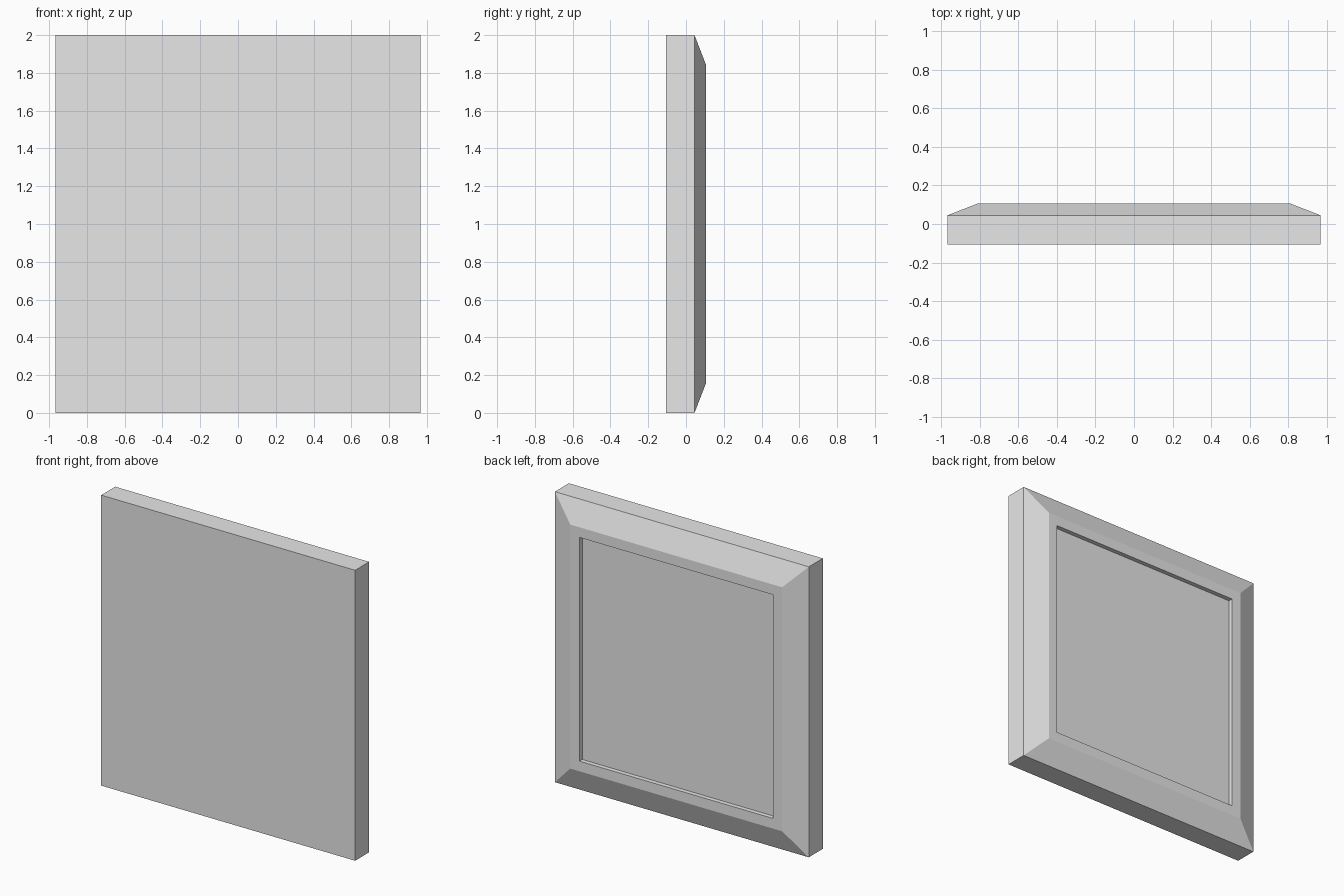
import bpy
import bmesh

cube = bpy.data.objects.get("Cube")
if cube:
    bpy.data.objects.remove(cube, do_unlink=True)

grey = bpy.data.materials.new("plain_grey")
grey.use_nodes = True
grey.diffuse_color = (0.8, 0.8, 0.8, 1)
grey.node_tree.nodes["Principled BSDF"].inputs["Base Color"].default_value = (0.8, 0.8, 0.8, 1)

HALF_W, HALF_H = 0.967, 1.0
# Rectangular rings from front to recess: inset from the outline, depth y
RINGS = [(0, -0.107), (0, 0.045), (0.16, 0.107), (0.23, 0.107), (0.23, 0.076)]

bm = bmesh.new()


def ring(inset, y):
    w, h = HALF_W - inset, HALF_H - inset
    return [bm.verts.new((sx * w, y, 1 + sz * h))
            for sx, sz in ((-1, -1), (1, -1), (1, 1), (-1, 1))]


loops = [ring(*r) for r in RINGS]

# Slab sides, sloped border, flat rim and recess walls
for a, b in zip(loops, loops[1:]):
    for i in range(4):
        j = (i + 1) % 4
        bm.faces.new((a[i], a[j], b[j], b[i]))

# Flat front and recessed back panel
bm.faces.new(loops[0])
bm.faces.new(loops[-1])
bmesh.ops.recalc_face_normals(bm, faces=bm.faces)

mesh = bpy.data.meshes.new("framed_panel")
bm.to_mesh(mesh)
bm.free()
mesh.materials.append(grey)
panel = bpy.data.objects.new("framed_panel", mesh)
bpy.context.collection.objects.link(panel)
